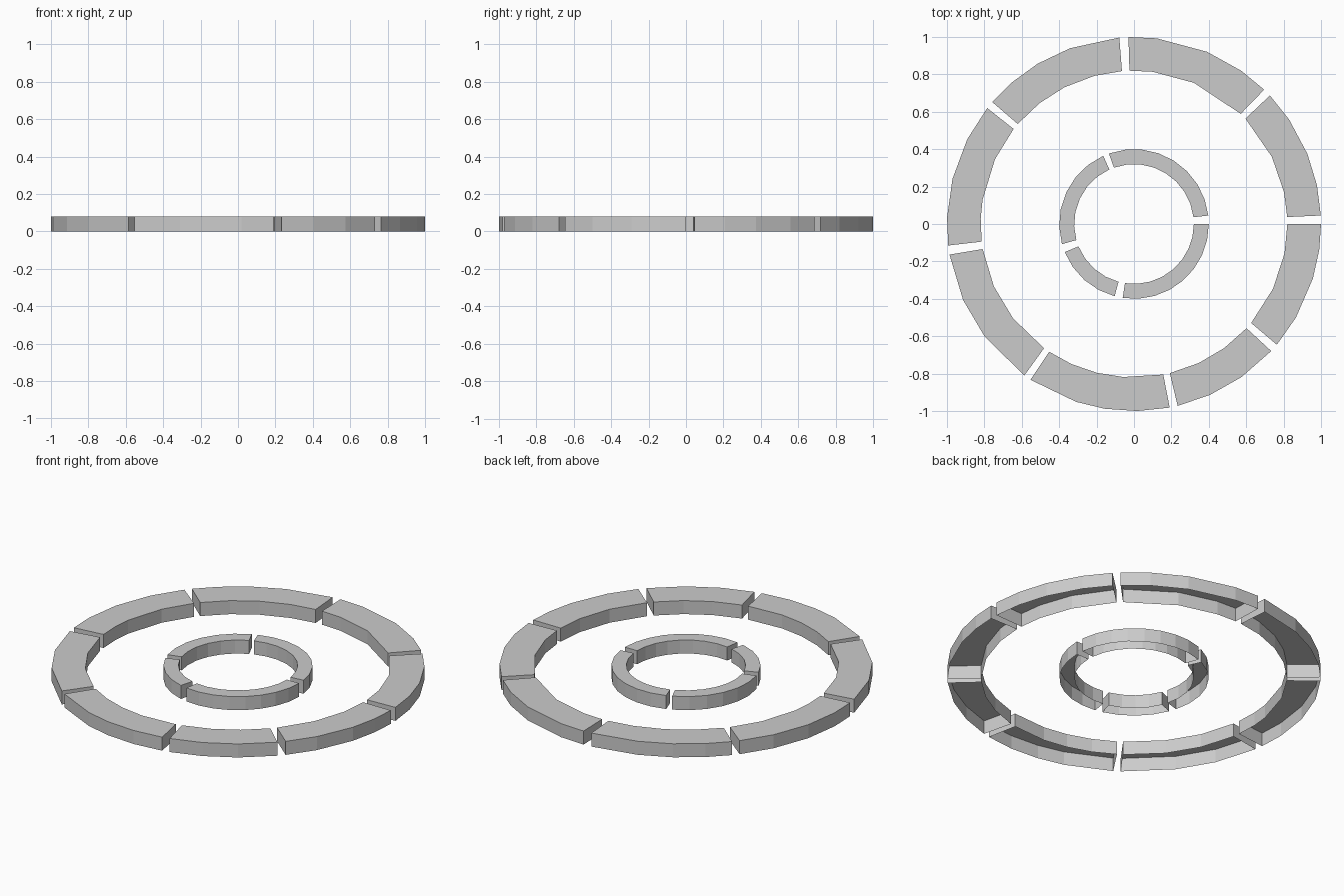
import bpy
import bmesh
from math import radians, cos, sin

if "Cube" in bpy.data.objects:
    bpy.data.objects.remove(bpy.data.objects["Cube"], do_unlink=True)

HEIGHT = 0.08

# Single grey material
grey = bpy.data.materials.new("plain grey")
grey.use_nodes = True
colour = (0.6, 0.6, 0.6, 1)
grey.diffuse_color = colour
grey.node_tree.nodes["Principled BSDF"].inputs["Base Color"].default_value = colour


def arc(radius, angles):
    """Points on a circle at the given angles in degrees."""
    return [(radius * cos(radians(a)), radius * sin(radians(a))) for a in angles]


def even(start, end, steps):
    """Evenly spaced angles from start to end."""
    return [start + (end - start) * i / steps for i in range(steps + 1)]


def curved_block(name, outer_radius, inner_radius, outer_angles, inner_angles):
    """Hollow block: flat top and four-sided skirt, open underneath."""
    outline = arc(outer_radius, outer_angles) + arc(inner_radius, inner_angles)[::-1]
    bm = bmesh.new()
    top = [bm.verts.new((x, y, HEIGHT)) for x, y in outline]
    low = [bm.verts.new((x, y, 0)) for x, y in outline]
    bm.faces.new(top)
    for i in range(len(top)):
        j = (i + 1) % len(top)
        bm.faces.new((top[j], top[i], low[i], low[j]))
    mesh = bpy.data.meshes.new(name)
    bm.to_mesh(mesh)
    bm.free()
    mesh.materials.append(grey)
    block = bpy.data.objects.new(name, mesh)
    bpy.context.collection.objects.link(block)


# Outer ring: start, end, outer corner angles, inner corner angles
outer_segments = [
    (2.6, 43.4, [12, 22, 34], [12, 26]),
    (45.9, 91.7, [55, 67, 83], [67, 83]),
    (94.5, 139.3, [110, 121, 131], [105, 117, 128]),
    (141.7, 186.6, [153, 166, 178], [155, 171, 178]),
    (189.4, 234.1, [204, 217], [204, 218]),
    (236.4, 281, [252, 261, 271], [246, 256, 266]),
    (283.5, 317.2, [294, 305], [295, 306]),
    (319.8, 360, [330, 343, 352], [335, 349]),
]
for number, (start, end, outer, inner) in enumerate(outer_segments, 1):
    curved_block(f"outer_ring_segment_{number}", 1, 0.82,
                 [start, *outer, end], [start, *inner, end])

# Inner ring: start, end, number of facets
inner_segments = [(6.5, 109.6, 8), (114.3, 195.6, 6), (202, 255, 4), (261.3, 360, 8)]
for number, (start, end, steps) in enumerate(inner_segments, 1):
    angles = even(start, end, steps)
    curved_block(f"inner_ring_segment_{number}", 0.4, 0.32, angles, angles)
